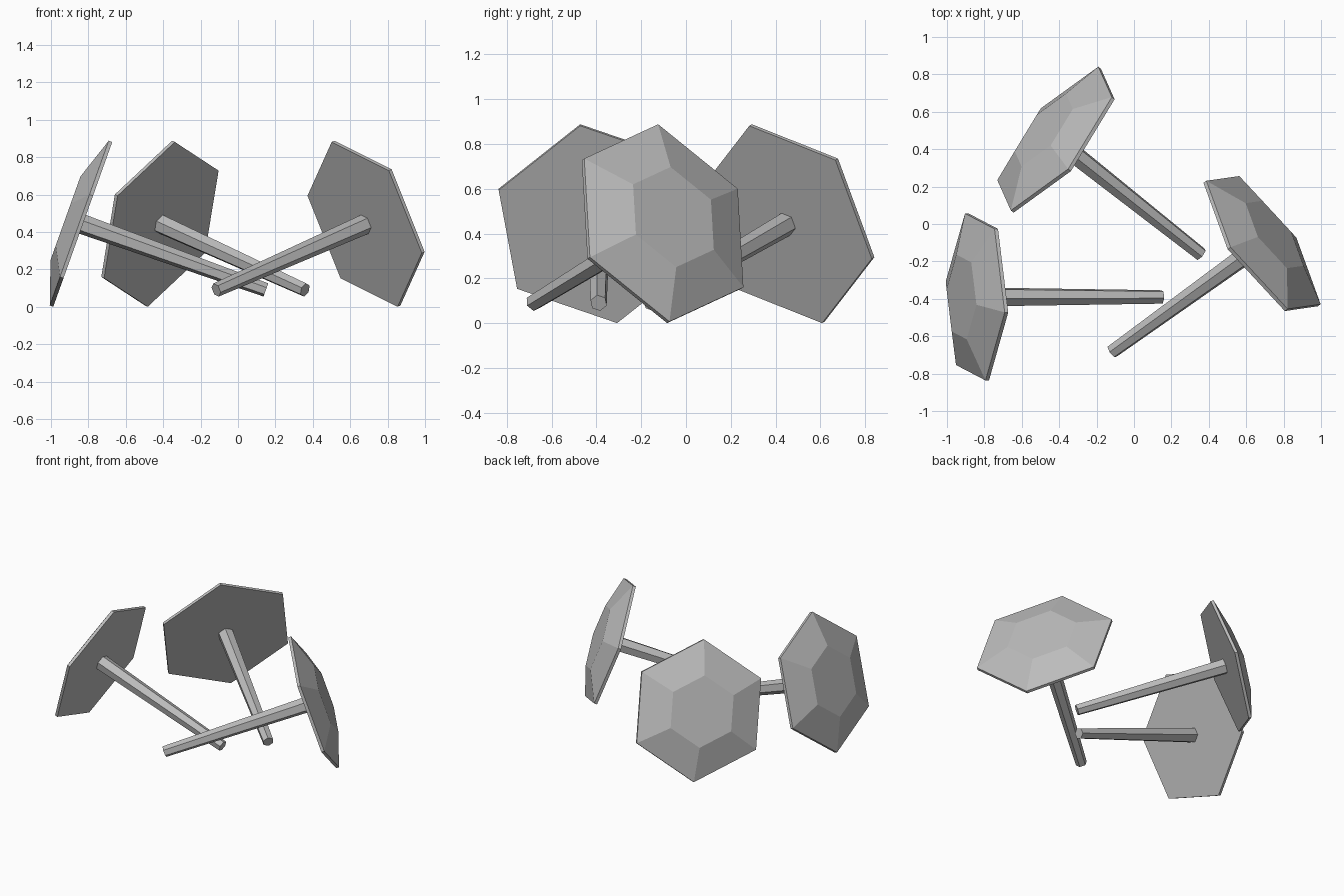
import bpy, bmesh
from math import cos, sin, radians
from mathutils import Matrix, Vector

cube = bpy.data.objects.get("Cube")
if cube:
    bpy.data.objects.remove(cube, do_unlink=True)

grey = bpy.data.materials.new("plain grey")
grey.use_nodes = True
colour = (0.5, 0.5, 0.5, 1)
grey.diffuse_color = colour
grey.node_tree.nodes["Principled BSDF"].inputs["Base Color"].default_value = colour

TILT = radians(19.7)
ROLL = radians(-10)


def hex_solid(name, rings, matrix):
    """Closed six-sided solid from (radius, height) rings, bottom to top."""
    bm = bmesh.new()
    loops = []
    for radius, height in rings:
        angles = [ROLL + radians(60 * i) for i in range(6)]
        loops.append([bm.verts.new((radius * cos(a), radius * sin(a), height)) for a in angles])
    bm.faces.new(loops[0][::-1])
    bm.faces.new(loops[-1])
    for low, high in zip(loops, loops[1:]):
        for i in range(6):
            j = (i + 1) % 6
            bm.faces.new((low[i], low[j], high[j], high[i]))
    mesh = bpy.data.meshes.new(name)
    bm.to_mesh(mesh)
    bm.free()
    mesh.materials.append(grey)
    obj = bpy.data.objects.new(name, mesh)
    obj.matrix_world = matrix
    bpy.context.collection.objects.link(obj)


def mushroom(label, centre, heading):
    """Fallen mushroom: its axis points along the heading and rises by TILT."""
    h = radians(heading)
    axis = Vector((cos(TILT) * cos(h), cos(TILT) * sin(h), sin(TILT)))
    up = Vector((-sin(TILT) * cos(h), -sin(TILT) * sin(h), cos(TILT)))
    side = axis.cross(up)
    matrix = Matrix.Translation(centre) @ Matrix((up, side, axis)).transposed().to_4x4()
    # cap: flat underside, thin rim, sloped sides and flat crown
    hex_solid(label + "_cap", [(0.475, 0), (0.475, 0.02), (0.241, 0.098)], matrix)
    # stem: widens towards the cap
    hex_solid(label + "_stem", [(0.038, -1.04), (0.054, 0)], matrix)


mushroom("right_mushroom", (-0.83, -0.39, 0.441), 180)
mushroom("back_mushroom", (-0.41, 0.445, 0.441), 141.7)
mushroom("left_mushroom", (0.677, -0.11, 0.441), 35.8)
